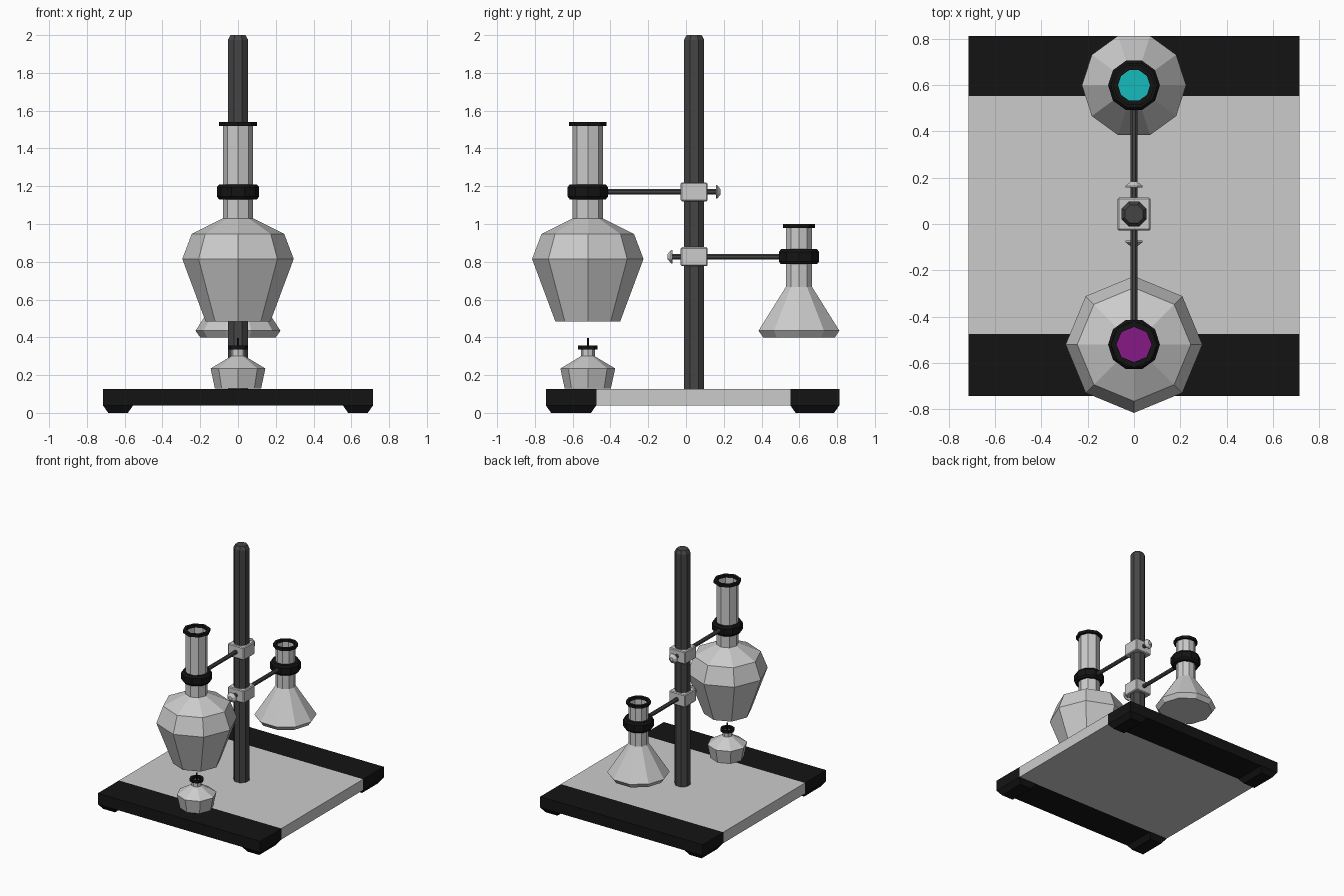
import bpy, bmesh
from math import pi, sin, cos
from mathutils import Matrix

if "Cube" in bpy.data.objects:
    bpy.data.objects.remove(bpy.data.objects["Cube"])


def material(name, r, g, b):
    m = bpy.data.materials.new(name)
    m.diffuse_color = (r, g, b, 1)
    m.use_nodes = True
    m.node_tree.nodes["Principled BSDF"].inputs["Base Color"].default_value = m.diffuse_color
    return m


BLACK = material("black", 0.007, 0.007, 0.007)
DARK = material("dark_metal", 0.06, 0.06, 0.06)
PURPLE = material("purple_liquid", 0.24, 0.009, 0.24)
TEAL = material("teal_liquid", 0.008, 0.5, 0.5)
ORANGE = material("orange_fuel", 0.7, 0.2, 0.02)


def finish(bm, name, mat):
    bmesh.ops.recalc_face_normals(bm, faces=bm.faces)
    mesh = bpy.data.meshes.new(name)
    bm.to_mesh(mesh)
    bm.free()
    if mat:
        mesh.materials.append(mat)
    ob = bpy.data.objects.new(name, mesh)
    bpy.context.collection.objects.link(ob)
    return ob


def lathe(name, profile, sides, loc, mat=None, phase=0.0, bottom=True, top=True,
          ring=False, rot=None):
    """Revolve (radius, height) points; ring=True closes the profile on itself."""
    bm = bmesh.new()
    loops = [[bm.verts.new((r * cos(phase + 2 * pi * i / sides),
                            r * sin(phase + 2 * pi * i / sides), z))
              for i in range(sides)] for r, z in profile]
    pairs = list(zip(loops, loops[1:]))
    if ring:
        pairs.append((loops[-1], loops[0]))
    for a, b in pairs:
        for i in range(sides):
            j = (i + 1) % sides
            bm.faces.new((a[i], a[j], b[j], b[i]))
    if not ring:
        if bottom:
            bm.faces.new(loops[0])
        if top:
            bm.faces.new(loops[-1])
    if rot:
        bm.transform(rot)
    bm.transform(Matrix.Translation(loc))
    return finish(bm, name, mat)


def box(name, lo, hi, mat=None, taper=0.0, bevel=0.0):
    """Box from corner to corner; taper pulls in the bottom face."""
    bm = bmesh.new()
    bmesh.ops.create_cube(bm, size=1)
    for v in bm.verts:
        low = v.co.z < 0
        for k in range(3):
            pos = v.co[k] > 0
            inset = taper if low and k < 2 else 0
            v.co[k] = hi[k] - inset if pos else lo[k] + inset
    if bevel:
        bmesh.ops.bevel(bm, geom=bm.edges[:], offset=bevel, segments=1, affect='EDGES')
    return finish(bm, name, mat)


# Base: grey panel between two black rails on tapered feet
X = 0.715
box("base_panel", (-X, -0.475, 0.04), (X, 0.552, 0.127))
for label, y0, y1 in (("front", -0.742, -0.475), ("back", 0.552, 0.812)):
    box(label + "_rail", (-X, y0, 0.04), (X, y1, 0.127), BLACK)
    for side, x0, x1 in (("left", -X, -0.555), ("right", 0.555, X)):
        box(f"{label}_{side}_foot", (x0, y0, 0), (x1, y1, 0.04), BLACK, taper=0.028)

# Upright pole
POLE_Y = 0.043
lathe("pole", [(0.058, 0.12), (0.058, 1.975), (0.043, 2.0)], 8,
      (0, POLE_Y, 0), DARK, pi / 8)

# Clamps: block on the pole, rod, screw knob and neck ring
ring_profile = [(0.084, -0.04), (0.1, -0.04), (0.112, -0.025),
                (0.112, 0.025), (0.1, 0.04), (0.084, 0.04)]
for label, z, d, cy, inner in (("upper", 1.17, -1, -0.52, 0.084),
                               ("lower", 0.827, 1, 0.598, 0.075)):
    box(label + "_clamp_block", (-0.071, POLE_Y - 0.071, z - 0.05),
        (0.071, POLE_Y + 0.071, z + 0.05), bevel=0.006)
    turn = Matrix.Rotation(-d * pi / 2, 4, 'X')
    length = abs(cy - POLE_Y) - 0.09
    lathe(label + "_clamp_rod", [(0.016, -0.115), (0.016, length)], 8,
          (0, POLE_Y, z), DARK, pi / 8, rot=turn)
    lathe(label + "_clamp_knob", [(0.015, -0.14), (0.039, -0.122), (0.039, -0.115)], 8,
          (0, POLE_Y, z), None, pi / 8, rot=turn)
    lathe(label + "_clamp_ring", [(max(inner, r) if r > 0.09 else inner, h) for r, h in ring_profile],
          10, (0, cy, z), BLACK, ring=True)


def vessel(name, profile, sides, cy, rim, liquid, level, mat):
    """Open glass body with a black rim and its contents."""
    lathe(name, profile, sides, (0, cy, 0), top=False)
    r, z = profile[-1]
    lathe(name + "_rim", [(r - 0.004, z - 0.012), (rim, z - 0.012),
                          (rim, z + 0.01), (r - 0.004, z + 0.01)],
          sides, (0, cy, 0), BLACK, ring=True)
    lathe(name + "_contents", liquid + [level], sides, (0, cy, 0), mat)


# Large round flask over the burner
vessel("round_flask", [(0.172, 0.485), (0.295, 0.815), (0.245, 0.947), (0.08, 1.03), (0.08, 1.53)],
       8, -0.52, 0.1, [(0.165, 0.487)], (0.255, 0.74), PURPLE)

# Conical flask at the back
vessel("conical_flask", [(0.2, 0.4), (0.225, 0.435), (0.073, 0.667), (0.073, 0.99)],
       10, 0.598, 0.09, [(0.195, 0.403), (0.217, 0.436)], (0.15, 0.535), TEAL)

# Spirit burner with wick
vessel("burner", [(0.122, 0.128), (0.145, 0.235), (0.037, 0.3), (0.037, 0.347)],
       8, -0.52, 0.052, [(0.118, 0.13)], (0.13, 0.2), ORANGE)
lathe("burner_wick", [(0.006, 0.18), (0.006, 0.397)], 6, (0, -0.52, 0), BLACK)
